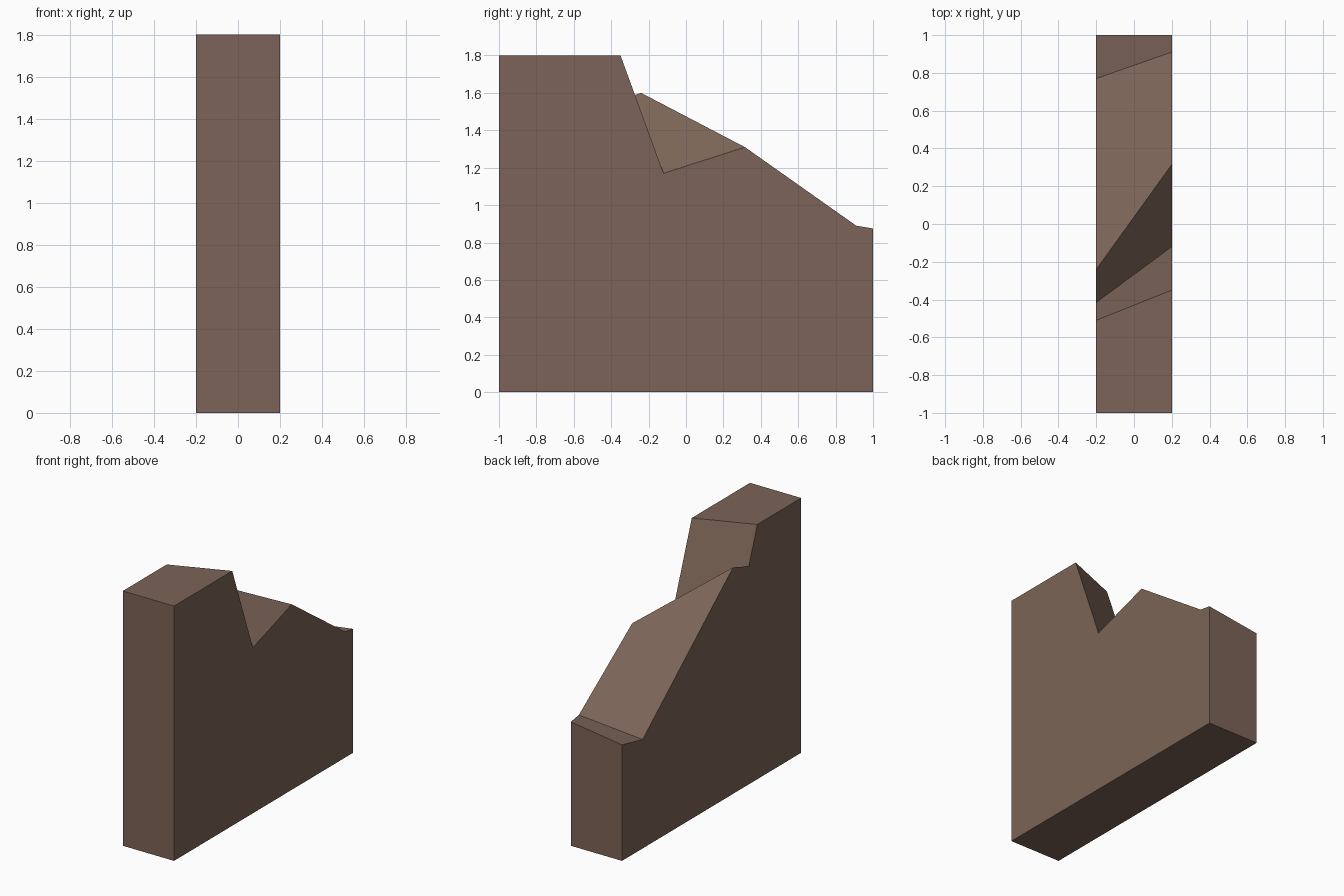
import bpy, bmesh

if "Cube" in bpy.data.objects:
    bpy.data.objects.remove(bpy.data.objects["Cube"])

# one brown colour for the whole block
brown = bpy.data.materials.new("earth_brown")
brown.diffuse_color = (0.20, 0.127, 0.095, 1.0)
brown.use_nodes = True
brown.node_tree.nodes["Principled BSDF"].inputs["Base Color"].default_value = brown.diffuse_color

# side outlines as (y, z): the notched, sloping top differs on the two sides
right_side = [(-1, 0), (1, 0), (1, 0.875), (0.91, 0.89), (0.315, 1.31),
              (-0.12, 1.17), (-0.35, 1.8), (-1, 1.8)]
left_side = [(-1, 0), (1, 0), (1, 0.82), (0.77, 0.77), (-0.24, 1.6),
             (-0.415, 1.54), (-0.51, 1.8), (-1, 1.8)]

# loft the two outlines into a solid slab
bm = bmesh.new()
right = [bm.verts.new((0.2, y, z)) for y, z in right_side]
left = [bm.verts.new((-0.2, y, z)) for y, z in left_side]
bm.faces.new(right)
bm.faces.new(left[::-1])
n = len(right)
for i in range(n):
    j = (i + 1) % n
    bm.faces.new((right[j], right[i], left[i], left[j]))
bmesh.ops.recalc_face_normals(bm, faces=bm.faces)

mesh = bpy.data.meshes.new("broken_wall")
bm.to_mesh(mesh)
bm.free()
mesh.materials.append(brown)
wall = bpy.data.objects.new("broken_wall", mesh)
bpy.context.collection.objects.link(wall)
